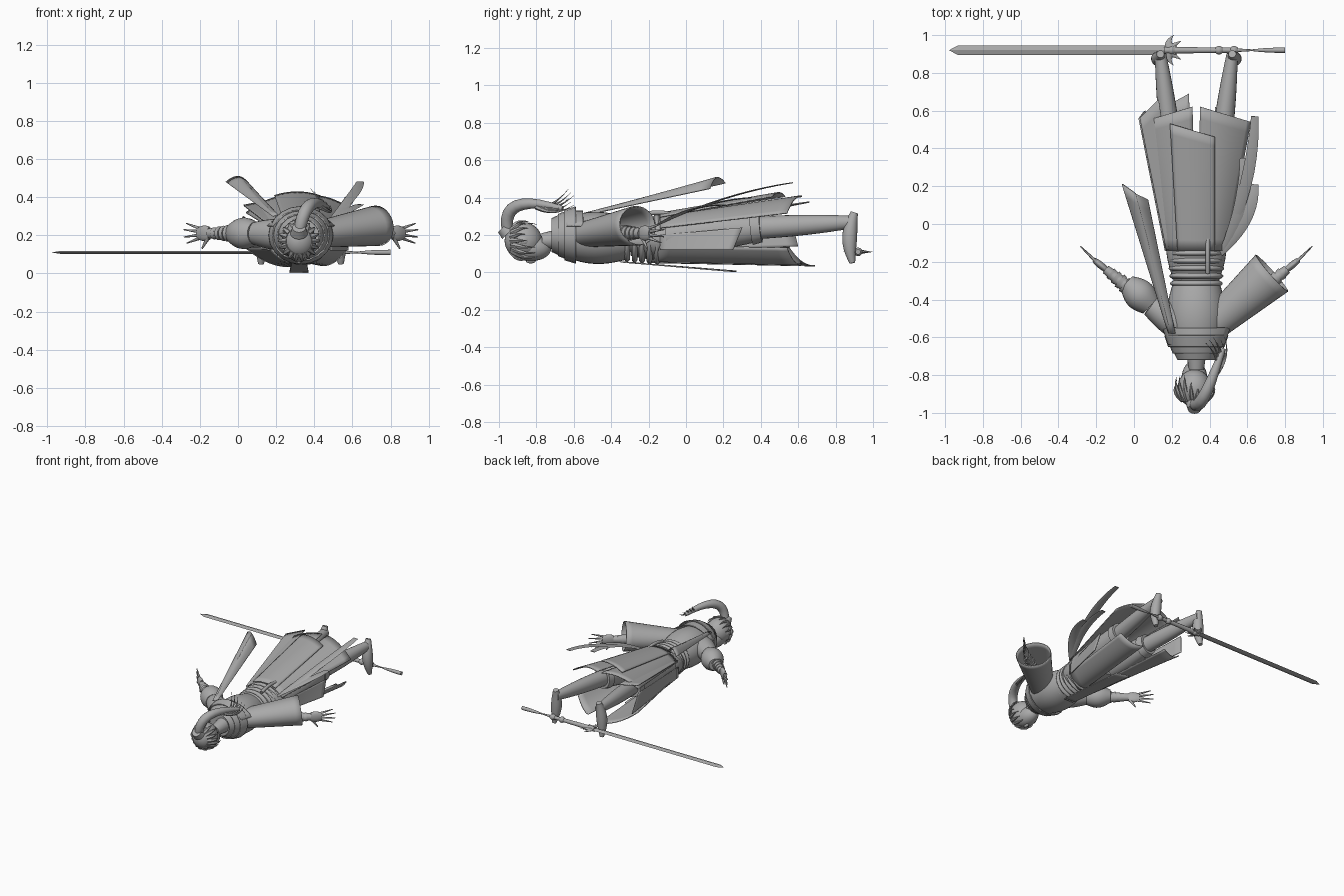
import bpy, math, random
from mathutils import Vector

if "Cube" in bpy.data.objects:
    bpy.data.objects.remove(bpy.data.objects["Cube"])
random.seed(4)

grey = (.4, .4, .4, 1)
clay = bpy.data.materials.new("plain grey")
clay.use_nodes = True
clay.diffuse_color = grey
clay.node_tree.nodes["Principled BSDF"].inputs["Base Color"].default_value = grey

MIDDLE = .33          # x of the figure's own centre line
ACROSS, ALONG, UP = Vector((1, 0, 0)), Vector((0, 1, 0)), Vector((0, 0, 1))
SIDES = ((-1, "right"), (1, "left"))


def at(side, x, y, z):
    """Point measured outward from the figure's centre line."""
    return Vector((MIDDLE + side * x, y, z))


def finish(name, verts, faces, cloth, angle):
    """Turn geometry into a shaded object, optionally with cloth thickness."""
    mesh = bpy.data.meshes.new(name)
    mesh.from_pydata(verts, [], faces)
    mesh.materials.append(clay)
    part = bpy.data.objects.new(name, mesh)
    bpy.context.collection.objects.link(part)
    bpy.ops.object.select_all(action='DESELECT')
    part.select_set(True)
    bpy.context.view_layer.objects.active = part
    bpy.ops.object.mode_set(mode='EDIT')
    bpy.ops.mesh.select_all(action='SELECT')
    bpy.ops.mesh.normals_make_consistent(inside=False)
    bpy.ops.object.mode_set(mode='OBJECT')
    bpy.ops.object.shade_smooth_by_angle(angle=math.radians(angle))
    if cloth:
        part.modifiers.new("cloth", 'SOLIDIFY').thickness = .007


def ring_stack(name, path, radii, flat, ref, sides, cap):
    """Skin elliptical rings that follow a path."""
    verts, faces = [], []
    last = len(path) - 1
    for i, (centre, radius) in enumerate(zip(path, radii)):
        forward = path[min(i + 1, last)] - path[max(i - 1, 0)]
        out = forward.cross(ref).normalized()
        lift = out.cross(forward).normalized() * flat
        for k in range(sides):
            turn = math.tau * k / sides
            verts.append(centre + (out * math.cos(turn) + lift * math.sin(turn)) * max(radius, .001))
    for i in range(last):
        for k in range(sides):
            a, b = i * sides + k, i * sides + (k + 1) % sides
            faces.append((a, b, b + sides, a + sides))
    if cap:
        faces += [tuple(range(sides)), tuple(range(last * sides, len(verts)))]
    finish(name, verts, faces, not cap, 20 if sides == 4 else 50)


def limb(name, start, end, thick, tip, swell=0, flat=1, bow=(0, 0, 0), ref=UP, sides=20, cap=True):
    """Tapered tube that may bow sideways and swell at its middle."""
    steps = [i / 10 for i in range(11)]
    start, end, bow = Vector(start), Vector(end), Vector(bow)
    path = [start.lerp(end, u) + bow * (4 * u * (1 - u)) for u in steps]
    radii = [thick + (tip - thick) * u + swell * math.sin(math.pi * u) for u in steps]
    ring_stack(name, path, radii, flat, ref, sides, cap)


def ball(name, centre, length, radius, flat=1):
    """Ellipsoid lying along y."""
    turns = [math.pi * (i / 14 - .5) for i in range(15)]
    path = [centre + ALONG * length * math.sin(t) for t in turns]
    ring_stack(name, path, [radius * math.cos(t) for t in turns], flat, UP, 20, True)


def panel(name, top_a, top_b, hem_a, hem_b, arch=0):
    """Cloth sheet between a top edge and a hem, arched across its width."""
    n = 12
    verts, faces = [], []
    for i in range(n + 1):
        for k in range(n + 1):
            u, v = i / n, k / n
            point = top_a.lerp(top_b, v).lerp(hem_a.lerp(hem_b, v), u)
            verts.append(point + UP * (arch * 4 * v * (1 - v)))
            if i < n and k < n:
                q = i * (n + 1) + k
                faces.append((q, q + 1, q + n + 2, q + n + 1))
    finish(name, verts, faces, True, 50)


# Torso, neck, collar and belts: head towards -y, back upwards
waist = at(1, 0, -.3, .18)
limb("chest", at(1, 0, -.67, .19), waist, .11, .12, swell=.04, flat=.9, sides=32)
limb("hips", waist, at(1, 0, .06, .19), .12, .12, swell=.04, flat=.75, sides=32)
limb("neck", at(1, 0, -.64, .18), at(1, 0, -.77, .17), .06, .04)
for i in range(3):
    front = at(1, 0, i * .035 - .72, .2)
    limb("collar_layer", front, front + ALONG * .06, .1 + i * .025, .13 + i * .02, flat=.9, cap=False)
panel("shoulder_drape", at(-1, .15, -.64, .25), at(1, .15, -.64, .25),
      at(-1, .18, -.55, .25), at(1, .18, -.55, .25), arch=.08)
for i in range(6):
    front = at(1, 0, i * .04 - .37, .18)
    limb("belt", front, front + ALONG * .03, .12 + i * .004, .12 + i * .004, swell=.015, flat=.9)
limb("sash_knot", at(1, .06, -.26, .3), at(1, .06, -.04, .3), .012, .012, bow=(0, 0, .02))

# Head with the face downwards, spiky hair and a swept ponytail
head = Vector((.32, -.87, .17))
ball("skull", head, .1, .09, 1.1)
ball("face", head + Vector((0, .04, -.04)), .11, .07)
ball("nose", head + Vector((0, .04, -.11)), .025, .012)
for side, word in SIDES:
    ball(word + "_ear", head + ACROSS * side * .08, .03, .012, 2)
for i in range(18):
    turn = math.tau * i / 18
    spoke = ACROSS * math.cos(turn) + UP * math.sin(turn)
    limb("hair_spike", head + spoke * .06 - ALONG * .06, head + spoke * .1 + ALONG * random.uniform(0, .08),
         .018, 0, bow=spoke * .02, sides=6)
knot = head + Vector((0, -.08, .04))
limb("hair_tie", knot, knot + Vector((0, -.03, .03)), .045, .035, ref=ACROSS)
limb("ponytail", knot, (.47, -.66, .34), .03, .015, swell=.01, bow=(-.02, -.1, .08), ref=ACROSS)
for i in range(6):
    limb("tail_strand", (.43, -.8, .35), (.48 - i * .02, -.6 - i % 3 * .015, .36 + i * .017),
         .014, 0, bow=(.03, 0, -.03), ref=ACROSS, sides=6)

# Forearms, wrappings and spread hands
for side, word in SIDES:
    elbow, wrist = at(side, .32, -.37, .21), at(side, .48, -.24, .21)
    reach = (wrist - elbow).normalized()
    knuckles = wrist + reach * .08
    limb(word + "_forearm", elbow, wrist, .042, .024, flat=1.1)
    for i in range(4):
        cuff = elbow.lerp(wrist, .3 + i * .15)
        limb(word + "_wrap", cuff, cuff + reach * .02, .042 - i * .004, .044 - i * .004)
    limb(word + "_palm", wrist, knuckles, .016, .013, swell=.004, flat=2.2)
    for i in range(4):
        root = knuckles + UP * (i - 1.5) * .018
        length = .08 + .025 * math.sin(i)
        fan = Vector((side * .7, .7, (i - 1.5) * .2))
        limb(word + "_finger", root - reach * .01, root + fan * length, .009, .003, sides=8)
    limb(word + "_thumb", wrist - UP * .01, knuckles - UP * .08 - reach * .03, .014, .004, ref=ALONG, sides=8)

# Sleeves: bound and puffed on the right, wide and open on the left
puff = at(-1, .24, -.43, .21)
limb("right_upper_sleeve", at(-1, .06, -.56, .2), puff, .08, .06, swell=.01)
limb("right_puffed_sleeve", puff, at(-1, .37, -.31, .21), .06, .045, swell=.03)
limb("left_sleeve", at(1, .06, -.56, .2), at(1, .4, -.26, .25), .08, .13, flat=.82, sides=28, cap=False)

# Legs, boots and feet
for side, word in SIDES:
    hip, knee = at(side, .08, -.1, .19), at(side, .13, .4, .24)
    ankle = at(side, .19, .9, .27)
    limb(word + "_thigh", hip, knee, .09, .065, swell=.01, flat=1.1)
    limb(word + "_boot_cuff", hip.lerp(knee, .9), knee, .08, .072, flat=1.1)
    limb(word + "_calf", knee, ankle, .055, .03, swell=.006, flat=1.1)
    limb(word + "_foot", ankle + UP * .05, at(side, .21, .89, .05), .02, .015, swell=.022,
         bow=(0, -.02, 0), ref=ALONG)

# Skirt: two back panels, a middle one over them, flaps and front panels
for side, word in SIDES:
    seam = at(side, .16, -.14, .24)
    panel(word + "_back_panel", seam, at(side, 0, -.14, .29), at(side, .29, .54, .32), at(side, .02, .62, .41), .03)
right_seam, left_seam = at(-1, .16, -.14, .2), at(1, .16, -.14, .2)
panel("middle_back_panel", at(-1, .1, -.14, .3), at(1, .1, -.14, .3), at(-1, .14, .53, .41), at(1, .1, .46, .41), .02)
panel("right_side_flap", right_seam, right_seam - UP * .08, at(-1, .3, .56, .3), at(-1, .27, .6, .14))
panel("right_under_flap", right_seam + UP * .05, at(-1, .08, -.1, .28), at(-1, .3, .56, .36), at(-1, .2, .66, .38))
panel("left_side_flap", left_seam, left_seam - UP * .08, at(1, .24, .3, .24), at(1, .25, .25, .12))
belly = at(1, 0, -.2, .06)
panel("right_front_panel", right_seam - UP * .06, belly, at(-1, .29, .55, .14), at(-1, .04, .69, .04), -.03)
panel("left_front_panel", left_seam - UP * .06, belly, at(1, .25, .54, .13), at(1, .1, .62, .04), -.03)
panel("front_sash", at(-1, .05, -.35, .06), at(1, .03, -.35, .06), at(-1, .06, .27, .01), at(1, .04, .24, .01))

# Loose ribbons from the shoulder and the waist
strap = at(-1, .15, -.58, .3)
crease = Vector((.01, .16, .51))
panel("outer_shoulder_ribbon", strap, strap + ACROSS * .02, Vector((-.065, .21, .48)), crease, .01)
panel("inner_shoulder_ribbon", strap, strap + ACROSS * .04, crease, Vector((.075, .13, .45)), .01)
for x, y, z in ((.64, .57, .48), (.58, .35, .4), (.64, .21, .36)):
    limb("waist_ribbon", at(1, .13, -.16, .25), (x, y, z), .012, .02, swell=.015, flat=.14,
         bow=(.04, 0, .03), sides=8)

# Sword lying across beneath the feet


def on_sword(x, y=0):
    return Vector((x, .92 + y, .11))


limb("blade", on_sword(.18), on_sword(-.93), .026, .026, flat=.3, sides=4)
limb("blade_tip", on_sword(-.93), on_sword(-.98), .026, 0, flat=.3, sides=4)
limb("handle", on_sword(.16), on_sword(.55), .018, .013)
for x in (.2, .45, .53):
    limb("handle_ring", on_sword(x - .02), on_sword(x + .02), .014, .014, swell=.009)
for side, word in SIDES:
    limb(word + "_guard_wing", on_sword(.2), on_sword(.21, side * .08), .035, 0, flat=.4, bow=(-.02, 0, 0), sides=8)
    limb(word + "_guard_barb", on_sword(.2, side * .02), on_sword(.25, side * .05), .016, 0, flat=.6, sides=8)
limb("pommel_cord", on_sword(.54), on_sword(.65), .01, .003, sides=8)
limb("tassel", on_sword(.62), on_sword(.8), .004, .014, swell=.003)
